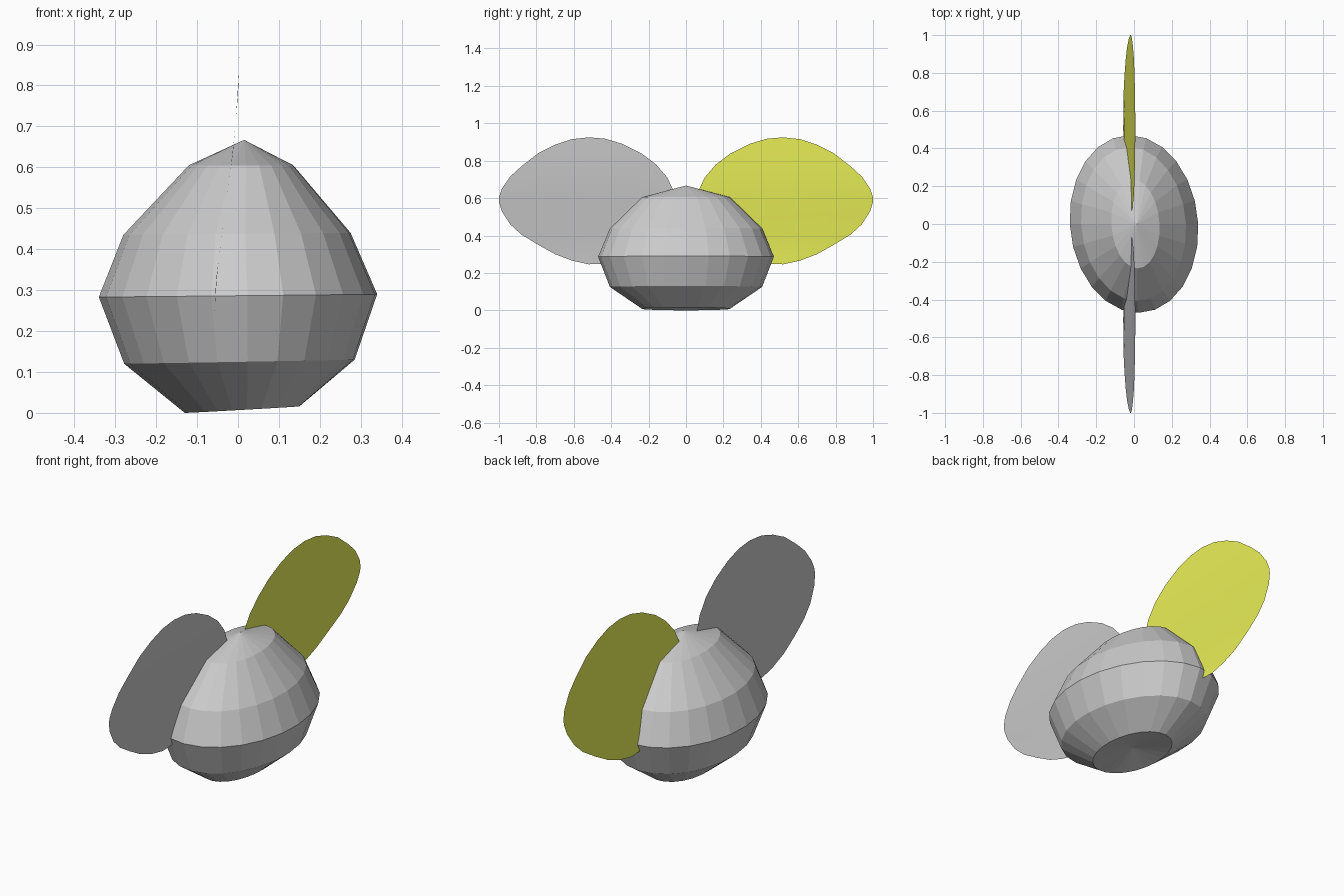
import bpy
from math import sin, cos, pi

if "Cube" in bpy.data.objects:
    bpy.data.objects.remove(bpy.data.objects["Cube"])


def make_object(name, verts, faces, smooth=False, color=None):
    mesh = bpy.data.meshes.new(name)
    mesh.from_pydata(verts, [], faces)
    mesh.polygons.foreach_set("use_smooth", [smooth] * len(mesh.polygons))
    mesh.update()
    obj = bpy.data.objects.new(name, mesh)
    bpy.context.collection.objects.link(obj)
    if color:
        mat = bpy.data.materials.new(name + "_paint")
        mat.diffuse_color = color
        mat.use_nodes = True
        mat.node_tree.nodes["Principled BSDF"].inputs["Base Color"].default_value = mat.diffuse_color
        mesh.materials.append(mat)
    return obj


# Body: faceted oval rings, slightly tilted (left x, left z, right x, right z, half length)
SIDES = 24
RINGS = [
    (-0.13, 0.0, 0.15, 0.016, 0.235),
    (-0.278, 0.12, 0.285, 0.13, 0.407),
    (-0.34, 0.283, 0.34, 0.29, 0.47),
    (-0.28, 0.435, 0.275, 0.44, 0.407),
    (-0.12, 0.605, 0.135, 0.605, 0.235),
]
verts, faces = [], []
for xl, zl, xr, zr, ry in RINGS:
    for i in range(SIDES):
        a = 2 * pi * i / SIDES
        t = (1 + cos(a)) / 2
        y = ry * sin(a)
        verts.append((xl + (xr - xl) * t - 0.05 * y, y, zl + (zr - zl) * t))
for r in range(len(RINGS) - 1):
    for i in range(SIDES):
        j = (i + 1) % SIDES
        a, b = r * SIDES, (r + 1) * SIDES
        faces.append((a + i, a + j, b + j, b + i))

# Dimpled underside and pointed top
bottom, top = len(verts), len(verts) + 1
verts += [(0.01, 0, 0.035), (0.015, 0, 0.667)]
last = (len(RINGS) - 1) * SIDES
for i in range(SIDES):
    j = (i + 1) % SIDES
    faces.append((bottom, j, i))
    faces.append((top, last + i, last + j))
make_object("body", verts, faces)

# Wings: leaf outline as (y, upper z, lower z), gently curved in x with height
OUTLINE = [
    (0.065, 0.635, 0.58), (0.10, 0.71, 0.50), (0.16, 0.78, 0.42),
    (0.24, 0.84, 0.34), (0.34, 0.89, 0.275), (0.43, 0.917, 0.25),
    (0.52, 0.925, 0.246), (0.61, 0.915, 0.266), (0.70, 0.885, 0.30),
    (0.79, 0.84, 0.35), (0.88, 0.77, 0.405), (0.94, 0.715, 0.46),
    (0.985, 0.65, 0.53), (1.0, 0.605, 0.58),
]
CURVE = [(0.245, -0.057), (0.32, -0.054), (0.43, -0.04), (0.57, -0.021),
         (0.64, -0.012), (0.78, 0.0), (0.925, 0.007)]
ROWS = 8


def wing_x(z):
    for (z0, x0), (z1, x1) in zip(CURVE, CURVE[1:]):
        if z <= z1:
            return x0 + (x1 - x0) * (z - z0) / (z1 - z0)
    return CURVE[-1][1]


def wing(name, side, color=None):
    verts, faces = [], []
    for y, hi, lo in OUTLINE:
        for k in range(ROWS + 1):
            z = lo + (hi - lo) * k / ROWS
            verts.append((wing_x(z), side * y, z))
    n = ROWS + 1
    for c in range(len(OUTLINE) - 1):
        for k in range(ROWS):
            a = c * n + k
            quad = (a, a + n, a + n + 1, a + 1)
            faces.append(quad if side > 0 else quad[::-1])
    make_object(name, verts, faces, True, color)


wing("back_wing", 1, (0.85, 0.9, 0.1, 1))
wing("front_wing", -1)
